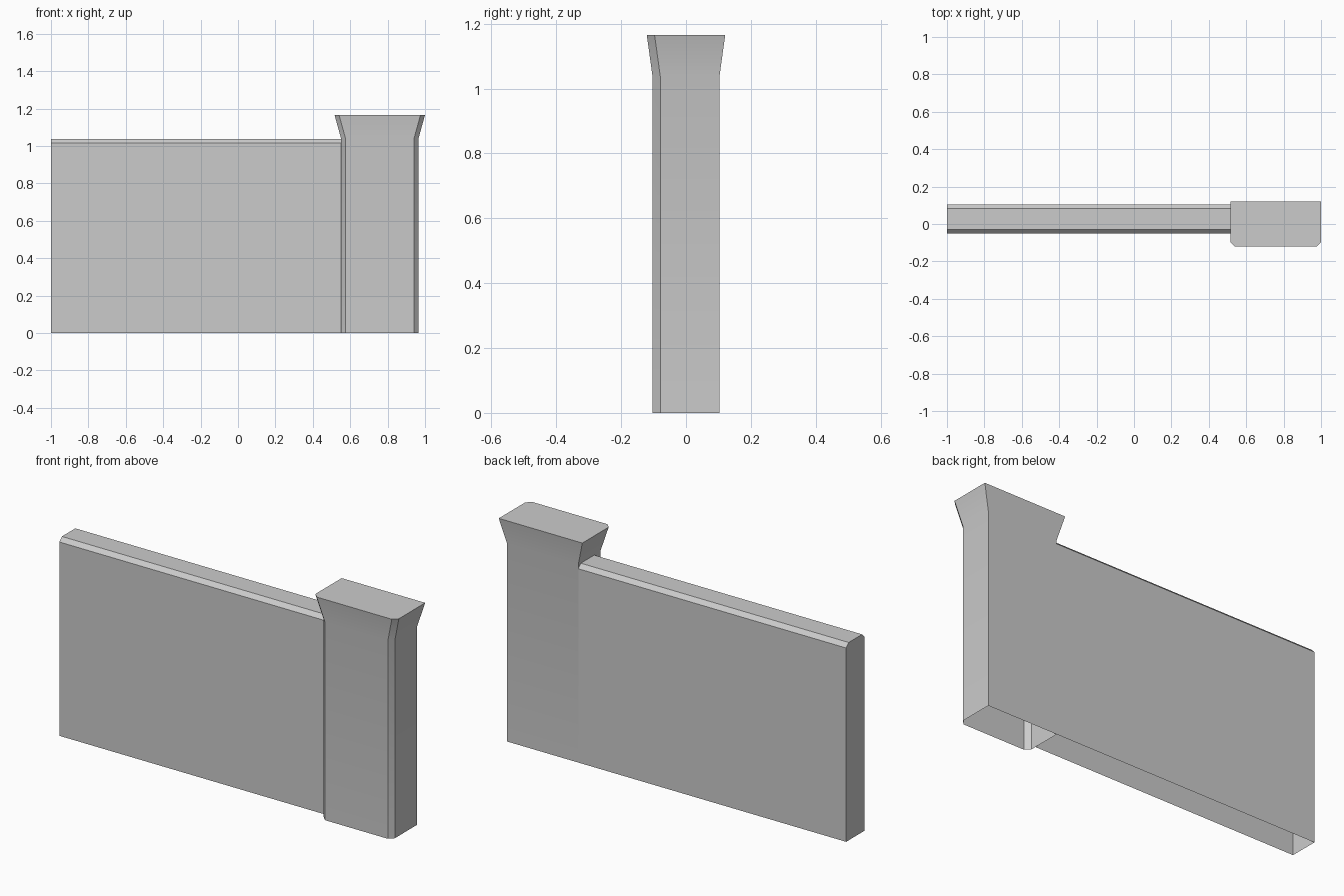
import bpy
import bmesh

default_cube = bpy.data.objects.get("Cube")
if default_cube:
    bpy.data.objects.remove(default_cube, do_unlink=True)

# One plain grey for everything
GREY = (0.6, 0.6, 0.6, 1.0)
grey = bpy.data.materials.new("plain_grey")
grey.use_nodes = True
grey.diffuse_color = GREY
grey.node_tree.nodes["Principled BSDF"].inputs["Base Color"].default_value = GREY


def loft(name, rings, cap_first=False, cap_last=False, closed=True):
    """Skin a list of matching point rings, with optional end caps."""
    bm = bmesh.new()
    loops = [[bm.verts.new(p) for p in ring] for ring in rings]
    count = len(loops[0])
    for low, high in zip(loops, loops[1:]):
        for i in range(count if closed else count - 1):
            j = (i + 1) % count
            bm.faces.new((low[i], low[j], high[j], high[i]))
    if cap_first:
        bm.faces.new(loops[0][::-1])
    if cap_last:
        bm.faces.new(loops[-1])
    mesh = bpy.data.meshes.new(name)
    bm.to_mesh(mesh)
    bm.free()
    mesh.materials.append(grey)
    obj = bpy.data.objects.new(name, mesh)
    bpy.context.collection.objects.link(obj)
    bpy.ops.object.select_all(action='DESELECT')
    obj.select_set(True)
    bpy.context.view_layer.objects.active = obj
    bpy.ops.object.shade_smooth_by_angle()
    return obj


# Shared sizes
POST_LEFT, POST_RIGHT, POST_HALF_DEPTH = 0.964, 0.552, 0.103
WALL_TOP, POST_TOP = 1.036, 1.166
FLARE = 0.018
CORNER = 0.024


def post_ring(z, grow_x, grow_y):
    """Rectangle with the two front corners cut off."""
    x0, x1 = POST_RIGHT - grow_x, POST_LEFT + grow_x
    y = POST_HALF_DEPTH + grow_y
    return [(x0 + CORNER, -y, z), (x1 - CORNER, -y, z), (x1, CORNER - y, z),
            (x1, y, z), (x0, y, z), (x0, CORNER - y, z)]


# Post: straight shaft, flared head, open underneath
loft("end_post", [post_ring(0, 0, 0), post_ring(WALL_TOP, 0, 0),
                  post_ring(POST_TOP, 2 * FLARE, FLARE)], cap_last=True)

# Wall: slab with bevelled top edges, flush with the post's back, open underneath
front, back, bevel = -0.05, POST_HALF_DEPTH, 0.021
profile = [(back, 0), (back, WALL_TOP - bevel), (back - bevel, WALL_TOP),
           (front + bevel, WALL_TOP), (front, WALL_TOP - bevel), (front, 0)]
loft("wall_panel", [[(x, y, z) for y, z in profile] for x in (-1.0, POST_RIGHT)],
     cap_first=True, closed=False)
